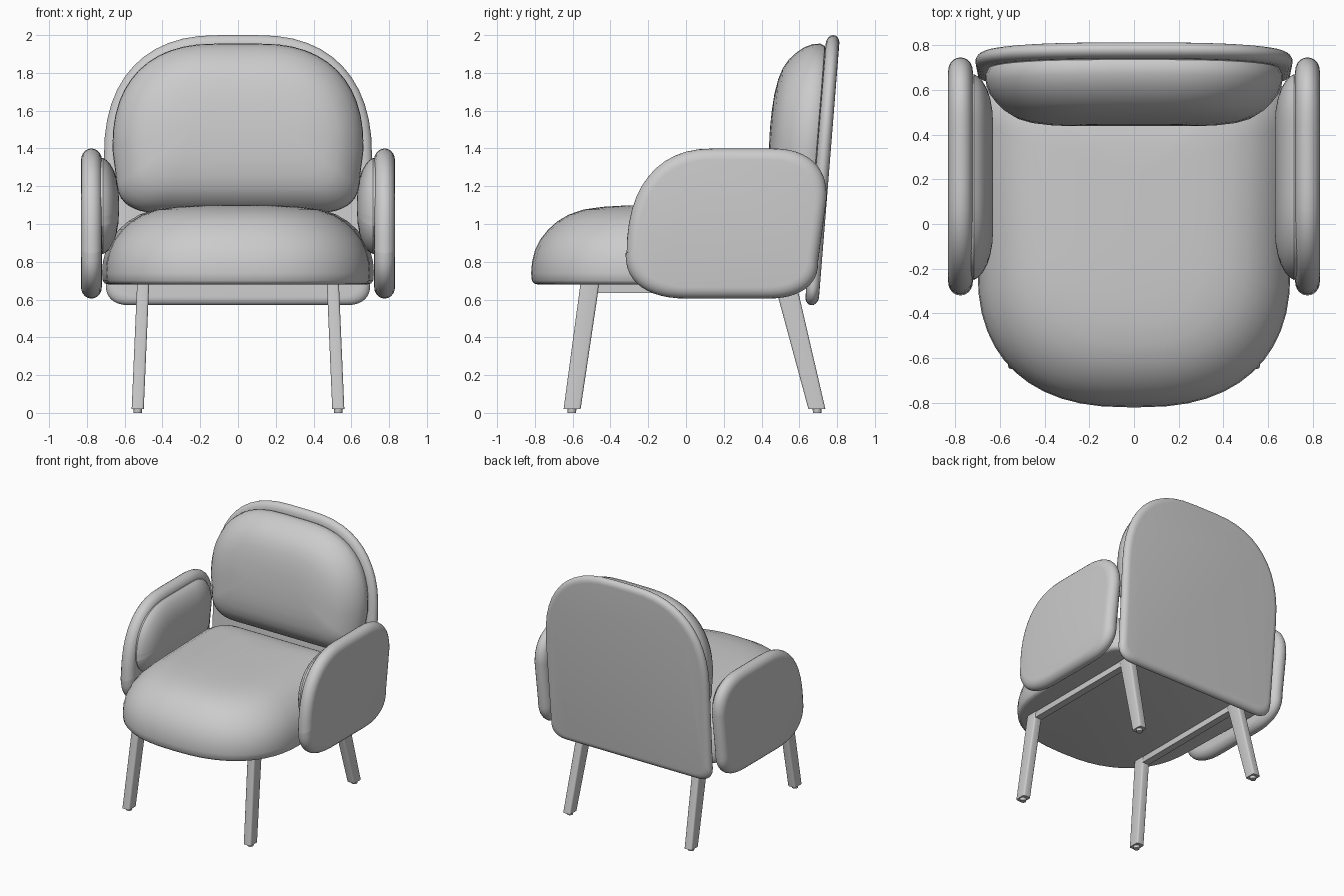
import bpy, bmesh
from math import cos, sin, pi

if "Cube" in bpy.data.objects:
    bpy.data.objects.remove(bpy.data.objects["Cube"])


def finish(name, bm, angle=40):
    bmesh.ops.recalc_face_normals(bm, faces=bm.faces)
    me = bpy.data.meshes.new(name)
    bm.to_mesh(me)
    bm.free()
    ob = bpy.data.objects.new(name, me)
    bpy.context.collection.objects.link(ob)
    bpy.ops.object.select_all(action='DESELECT')
    ob.select_set(True)
    bpy.context.view_layer.objects.active = ob
    bpy.ops.object.shade_smooth_by_angle(angle=angle * pi / 180)
    return ob


def outline(corners, n=2.4, seg=12):
    """Soft rectangle; corners (x, y, rx, ry) ordered BL, BR, TR, TL."""
    pts = []
    signs = [(-1, -1), (1, -1), (1, 1), (-1, 1)]
    for i, ((x, y, rx, ry), (sx, sy)) in enumerate(zip(corners, signs)):
        for k in range(seg + 1):
            a = pi + i * pi / 2 + k / seg * pi / 2
            c, s = abs(cos(a)) ** (2 / n), abs(sin(a)) ** (2 / n)
            pts.append((x - sx * rx * (1 - c), y - sy * ry * (1 - s)))
    return pts


def loft(name, corners, rings, place, centre=None, angle=40):
    """Stack inset copies of an outline; rings are (inset, depth)."""
    pts = outline(corners)
    us, vs = [p[0] for p in pts], [p[1] for p in pts]
    cu, cv = centre or ((min(us) + max(us)) / 2, (min(vs) + max(vs)) / 2)
    hu, hv = max(us) - cu, max(cv - min(vs), max(vs) - cv)
    bm = bmesh.new()
    loops = []
    for inset, depth in rings:
        su, sv = 1 - inset / hu, 1 - inset / hv
        loops.append([bm.verts.new(place(cu + (u - cu) * su, cv + (v - cv) * sv, depth))
                      for u, v in pts])
    n = len(pts)
    for a, b in zip(loops, loops[1:]):
        for i in range(n):
            j = (i + 1) % n
            bm.faces.new((a[i], a[j], b[j], b[i]))
    bm.faces.new(loops[0])
    bm.faces.new(loops[-1])
    bmesh.ops.remove_doubles(bm, verts=bm.verts, dist=0.0005)
    return finish(name, bm, angle)


def round_edge(r, t, steps=10):
    """Rounded rim for a flat panel of half thickness t."""
    return [(r * (1 - cos(a)), t * sin(a))
            for a in (-pi / 2 + pi * k / steps for k in range(steps + 1))]


def bar(name, bottom, top, bevel=0.012):
    """Tapered box; each end is (x, y, z, half width, half depth)."""
    bm = bmesh.new()
    ends = [[bm.verts.new((x + sx * w, y + sy * d, z))
             for sx, sy in ((-1, -1), (1, -1), (1, 1), (-1, 1))]
            for x, y, z, w, d in (bottom, top)]
    a, b = ends
    bm.faces.new(a)
    bm.faces.new(b)
    for i in range(4):
        j = (i + 1) % 4
        bm.faces.new((a[i], a[j], b[j], b[i]))
    upright = [e for e in bm.edges if (e.verts[0] in a) != (e.verts[1] in a)]
    bmesh.ops.bevel(bm, geom=upright, offset=bevel, segments=3, affect='EDGES', profile=0.5)
    return finish(name, bm)


# Seat: domed top, flat underside
loft("seat",
     [(-0.70, -0.82, 0.68, 0.62), (0.70, -0.82, 0.68, 0.62),
      (0.72, 0.66, 0.2, 0.2), (-0.72, 0.66, 0.2, 0.2)],
     [(0.035, 0.68), (0.015, 0.685), (0.004, 0.70), (0, 0.74), (0.005, 0.80),
      (0.02, 0.86), (0.05, 0.92), (0.09, 0.97), (0.14, 1.015), (0.20, 1.05),
      (0.28, 1.077), (0.38, 1.091), (0.5, 1.098), (0.68, 1.10)],
     lambda u, v, d: (u, v, d), centre=(0, 0.1))

# Backrest shell, leaning back
loft("back_shell",
     [(-0.70, 0.57, 0.13, 0.11), (0.70, 0.57, 0.13, 0.11),
      (0.71, 2.0, 0.62, 0.66), (-0.71, 2.0, 0.62, 0.66)],
     round_edge(0.045, 0.036),
     lambda u, v, d: (u, 0.665 + 0.08 * (v - 0.57) - d, v))

# Backrest cushion
loft("back_cushion",
     [(-0.645, 1.06, 0.22, 0.18), (0.645, 1.06, 0.22, 0.18),
      (0.665, 1.955, 0.56, 0.56), (-0.665, 1.955, 0.56, 0.56)],
     [(0.04, -0.005), (0.012, 0.005), (0, 0.03), (0.003, 0.07), (0.02, 0.115),
      (0.05, 0.155), (0.085, 0.19), (0.13, 0.218), (0.19, 0.238),
      (0.27, 0.252), (0.35, 0.258), (0.43, 0.26)],
     lambda u, v, d: (u, 0.63 + 0.08 * (v - 0.57) - d, v))

for side, label in ((-1, "left"), (1, "right")):
    # Armrest panel
    loft(label + "_arm_shell",
         [(-0.32, 0.605, 0.34, 0.24), (0.70, 0.605, 0.28, 0.2),
          (0.745, 1.4, 0.3, 0.26), (-0.315, 1.4, 0.47, 0.58)],
         round_edge(0.06, 0.055),
         lambda u, v, d: (side * (0.776 + d), u, v))

    # Armrest inner cushion
    loft(label + "_arm_cushion",
         [(-0.25, 0.84, 0.25, 0.2), (0.65, 0.84, 0.2, 0.18),
          (0.67, 1.35, 0.22, 0.22), (-0.25, 1.35, 0.38, 0.36)],
         [(0.02, 0.74), (0.003, 0.73), (0, 0.715), (0.012, 0.695), (0.035, 0.675),
          (0.07, 0.656), (0.11, 0.643), (0.16, 0.634), (0.22, 0.63)],
         lambda u, v, d: (side * d, u, v))

    # Legs and side rail
    bar(label + "_front_leg", (side * 0.531, -0.603, 0.02, 0.032, 0.045),
        (side * 0.502, -0.508, 0.69, 0.032, 0.05))
    bar(label + "_rear_leg", (side * 0.531, 0.693, 0.02, 0.032, 0.045),
        (side * 0.502, 0.525, 0.69, 0.032, 0.058))
    bar(label + "_rail", (side * 0.502, 0.0, 0.635, 0.028, 0.52),
        (side * 0.502, 0.0, 0.69, 0.028, 0.52), bevel=0.003)

    # Foot glides
    for y, end in ((-0.604, "front"), (0.694, "rear")):
        bm = bmesh.new()
        bmesh.ops.create_cone(bm, cap_ends=True, segments=20, radius1=0.022,
                              radius2=0.024, depth=0.024)
        bmesh.ops.translate(bm, verts=bm.verts, vec=(side * 0.531, y, 0.012))
        finish(f"{label}_{end}_glide", bm)
